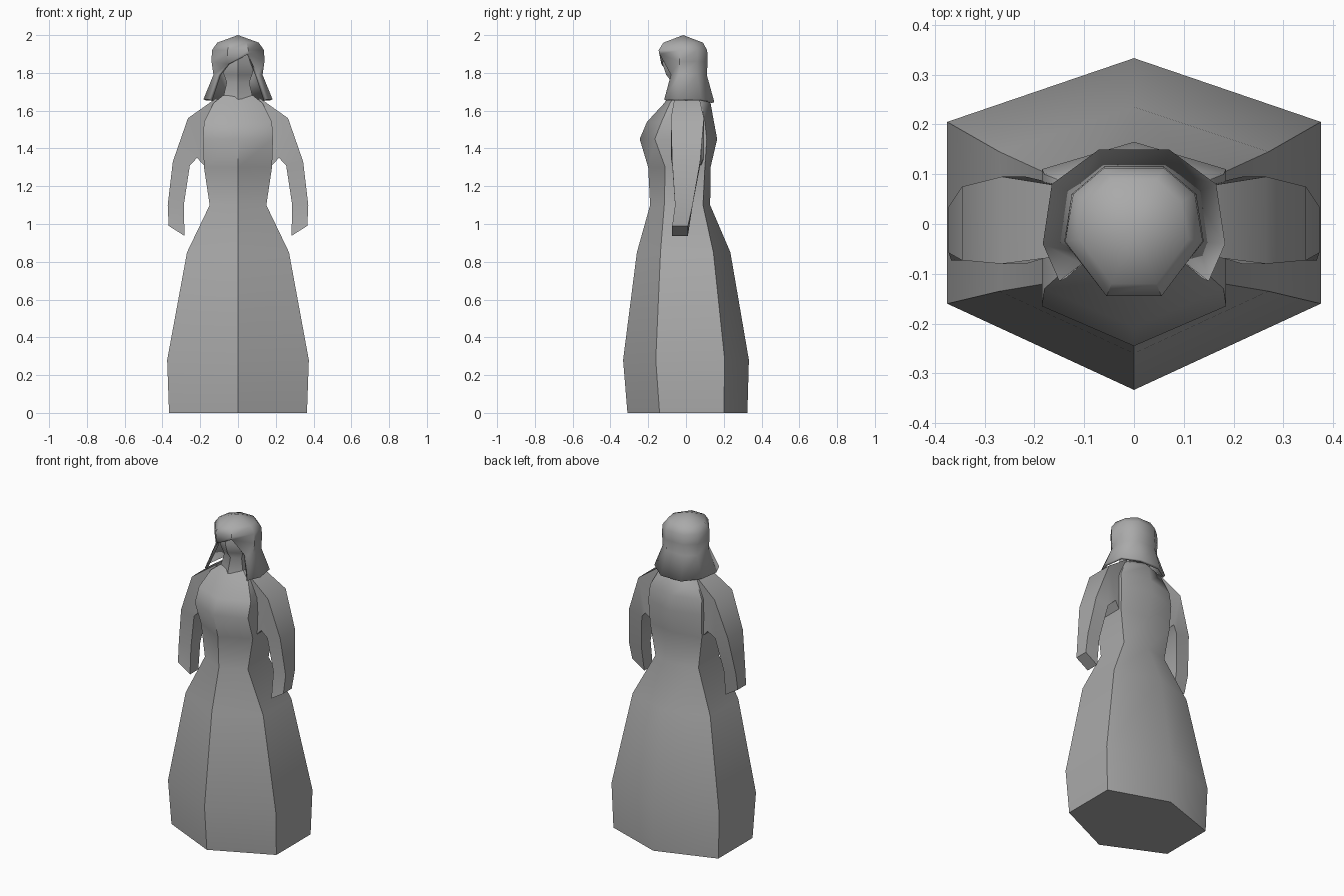
import bpy, bmesh, math

cube = bpy.data.objects.get("Cube")
if cube:
    bpy.data.objects.remove(cube, do_unlink=True)

# One plain grey for the whole figure
grey = bpy.data.materials.new("plain grey")
grey.use_nodes = True
colour = (0.4, 0.4, 0.4, 1)
grey.diffuse_color = colour
grey.node_tree.nodes["Principled BSDF"].inputs["Base Color"].default_value = colour


def loft(name, rings, cap_start=True, cap_end=True, tip=None, skip=lambda row, col: False):
    """Bridge closed rings of points into one smooth-shaded object."""
    bm = bmesh.new()
    loops = [[bm.verts.new(p) for p in ring] for ring in rings]
    n = len(loops[0])
    for row, (a, b) in enumerate(zip(loops, loops[1:])):
        for i in range(n):
            j = (i + 1) % n
            if not skip(row, i):
                bm.faces.new((a[i], a[j], b[j], b[i]))
    if cap_start:
        bm.faces.new(loops[0][::-1])
    if tip:
        peak = bm.verts.new(tip)
        for i in range(n):
            bm.faces.new((loops[-1][i], loops[-1][(i + 1) % n], peak))
    elif cap_end:
        bm.faces.new(loops[-1])
    bmesh.ops.recalc_face_normals(bm, faces=bm.faces)
    mesh = bpy.data.meshes.new(name)
    bm.to_mesh(mesh)
    bm.free()
    mesh.materials.append(grey)
    obj = bpy.data.objects.new(name, mesh)
    bpy.context.collection.objects.link(obj)
    bpy.ops.object.select_all(action="DESELECT")
    obj.select_set(True)
    bpy.context.view_layer.objects.active = obj
    bpy.ops.object.shade_smooth_by_angle(angle=math.radians(44))
    return obj


def six_sided(z, x, front, side_front, side_back, back):
    return [(0, front, z), (x, side_front, z), (x, side_back, z),
            (0, back, z), (-x, side_back, z), (-x, side_front, z)]


# Gown, bust and shoulders: height, half width, then depths from front to back
gown = [(0, .365, -.31, -.14, .20, .325), (.28, .375, -.333, -.16, .205, .333),
        (.85, .27, -.26, -.135, .145, .235), (1.1, .15, -.19, -.115, .09, .128),
        (1.3, .18, -.20, -.11, .10, .13), (1.45, .185, -.245, -.165, .11, .165),
        (1.54, .18, -.207, -.13, .10, .148), (1.64, .13, -.115, -.085, .08, .13),
        (1.68, .08, -.09, -.06, .05, .09)]
loft("gown", [six_sided(*g) for g in gown])

# Neck and face, tucked under the hood
head = [(1.62, .09, -.115, -.07, .06, .08), (1.75, .06, -.075, -.05, .05, .07),
        (1.79, .075, -.105, -.06, .06, .08), (1.85, .09, -.125, -.07, .06, .09),
        (1.91, .08, -.11, -.06, .05, .08)]
loft("head", [six_sided(*h) for h in head])

# Hood: rows of four points on the left, mirrored; the front is open below the brim
hood_rows = [
    [(.15, -.115, 1.66), (.183, -.04, 1.66), (.165, .08, 1.66), (.07, .15, 1.645)],
    [(.105, -.08, 1.79), (.13, -.035, 1.79), (.12, .06, 1.79), (.06, .11, 1.79)],
    [(.055, -.135, 1.88), (.14, -.035, 1.86), (.125, .06, 1.86), (.06, .115, 1.86)],
    [(.055, -.145, 1.92), (.138, -.035, 1.92), (.122, .06, 1.92), (.06, .112, 1.92)],
    [(.045, -.12, 1.96), (.11, -.03, 1.96), (.095, .045, 1.96), (.045, .09, 1.96)]]
hood_rings = [row + [(-x, y, z) for x, y, z in reversed(row)] for row in hood_rows]
# The brim sits askew, higher on the left
hood_rings[2][0] = (.055, -.14, 1.9)
hood_rings[2][-1] = (-.055, -.13, 1.845)
hood = loft("hood", hood_rings, cap_start=False, tip=(0, -.015, 2),
            skip=lambda row, col: col == 7 and row < 2)
shell = hood.modifiers.new("cloth thickness", "SOLIDIFY")
shell.thickness = .016
shell.offset = -1

# Arms: outer x and z, inner x and z, front and back depth
sleeve = [(.11, 1.67, .15, 1.28, -.06, .07), (.265, 1.56, .217, 1.35, -.08, .095),
          (.345, 1.33, .255, 1.31, -.073, .075), (.372, 1.1, .287, 1.1, -.058, .035),
          (.367, .99, .283, .937, -.073, .01)]
for side, s in (("left", 1), ("right", -1)):
    loft(side + "_arm", [[(s * ox, f, oz), (s * ox, b, oz), (s * ix, b, iz), (s * ix, f, iz)]
                         for ox, oz, ix, iz, f, b in sleeve])
